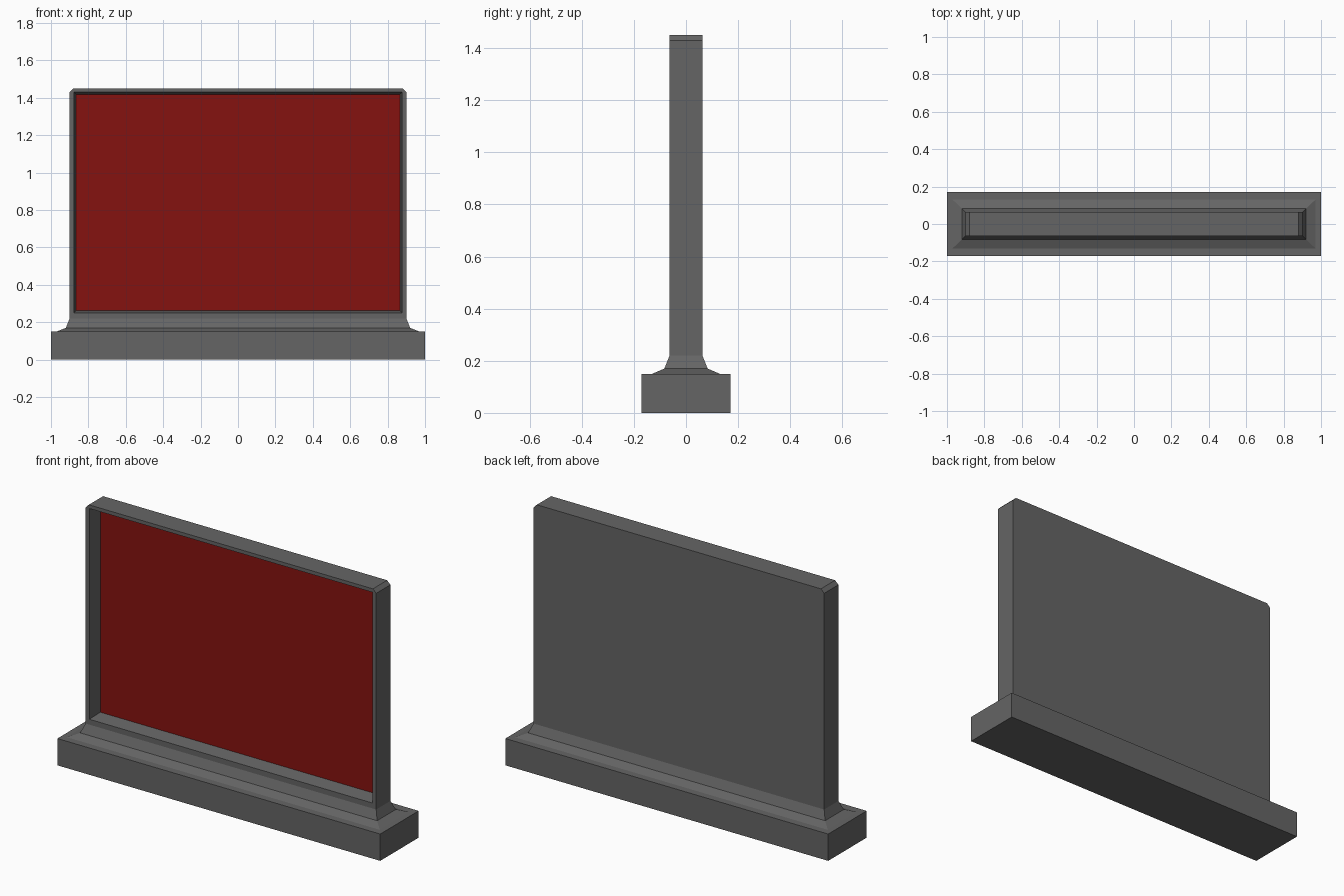
import bpy, bmesh

if "Cube" in bpy.data.objects:
    bpy.data.objects.remove(bpy.data.objects["Cube"])


def material(name, color):
    m = bpy.data.materials.new(name)
    m.diffuse_color = (*color, 1)
    m.use_nodes = True
    m.node_tree.nodes["Principled BSDF"].inputs["Base Color"].default_value = m.diffuse_color
    return m


def loft(name, rings, mat, cap_first=True):
    """Skin a series of equal-length point rings, optionally closing the first."""
    bm = bmesh.new()
    loops = [[bm.verts.new(p) for p in ring] for ring in rings]
    n = len(loops[0])
    for a, b in zip(loops, loops[1:]):
        for i in range(n):
            j = (i + 1) % n
            bm.faces.new((a[i], a[j], b[j], b[i]))
    if cap_first:
        bm.faces.new(loops[0][::-1])
    bmesh.ops.remove_doubles(bm, verts=bm.verts[:], dist=1e-5)
    bmesh.ops.recalc_face_normals(bm, faces=bm.faces[:])
    mesh = bpy.data.meshes.new(name)
    bm.to_mesh(mesh)
    bm.free()
    mesh.materials.append(mat)
    obj = bpy.data.objects.new(name, mesh)
    bpy.context.collection.objects.link(obj)
    return obj


def rect(x, y, z):
    return [(-x, -y, z), (x, -y, z), (x, y, z), (-x, y, z)]


def upright(half, y):
    """Mirror a right-hand (x, z) profile into a closed ring at depth y."""
    return [(x, y, z) for x, z in half] + [(-x, y, z) for x, z in half[::-1]]


grey = material("dark_grey", (0.13, 0.13, 0.13))
red = material("dark_red", (0.235, 0.006, 0.005))

# Plinth with flared collar, open where the slab sits
loft("plinth", [rect(1, 0.17, 0), rect(1, 0.17, 0.15), rect(0.97, 0.13, 0.15),
                rect(0.92, 0.083, 0.17), rect(0.90, 0.063, 0.22)], grey)

# Upright slab: clipped top corners, tapered recess in the front
outline = [(0.90, 0.22), (0.90, 1.43), (0.88, 1.45)]
opening = [(0.877, 0.25), (0.877, 1.43), (0.877, 1.43)]
floor = [(0.865, 0.262), (0.865, 1.417), (0.865, 1.417)]
front, recess = -0.063, 0.017
loft("slab_frame", [upright(outline, 0.063), upright(outline, front),
                    upright(opening, front), upright(floor, recess)], grey)

# Red panel closing the back of the recess
panel = loft("red_panel", [upright(floor[:2], recess)], red)
if panel.data.polygons[0].normal.y > 0:
    panel.data.flip_normals()
